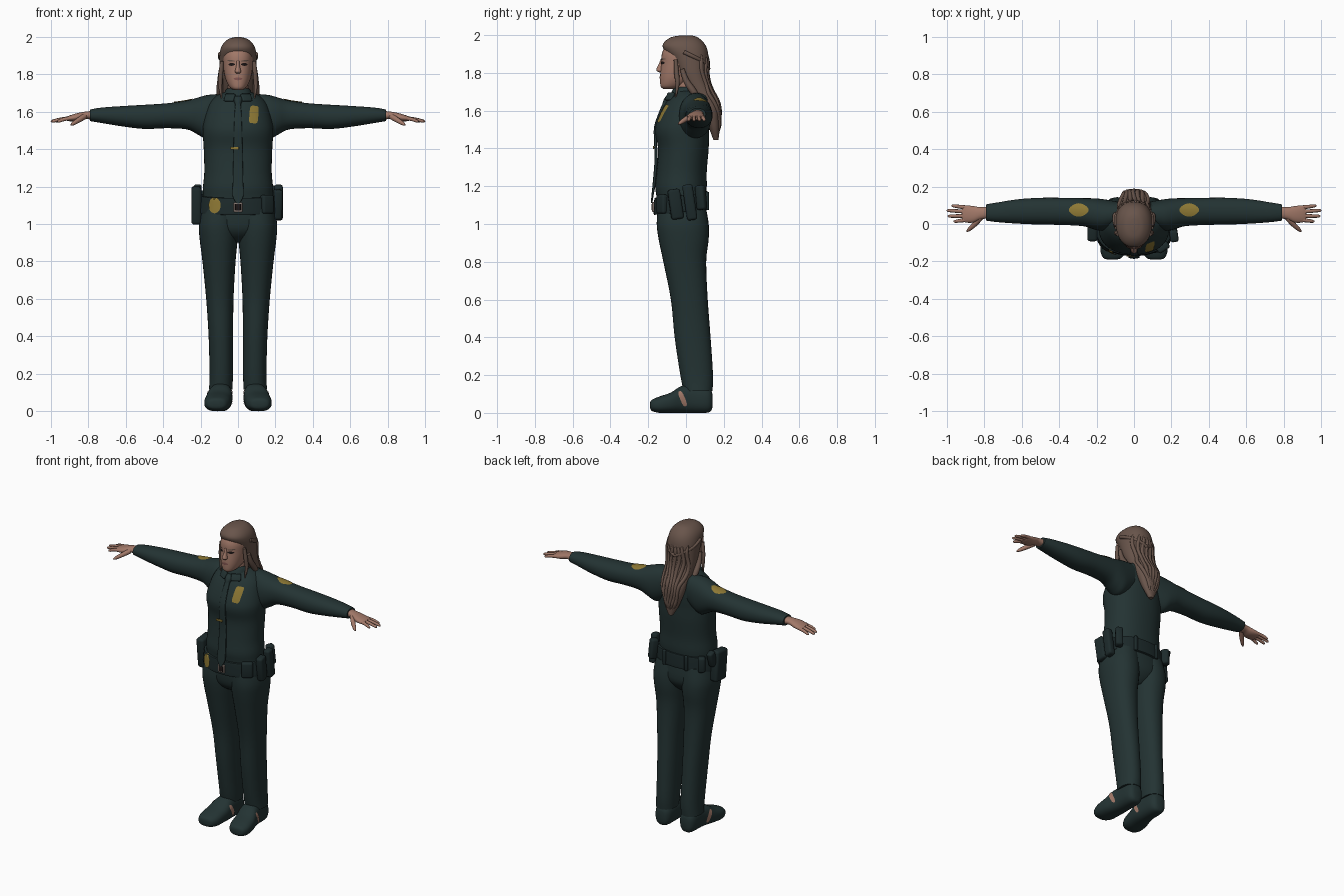
import bpy, bmesh, math
from mathutils import Vector, Matrix
from mathutils.bvhtree import BVHTree

if "Cube" in bpy.data.objects:
    bpy.data.objects.remove(bpy.data.objects["Cube"])


def material(name, rgb):
    m = bpy.data.materials.new(name)
    m.diffuse_color = (*rgb, 1)
    m.use_nodes = True
    m.node_tree.nodes["Principled BSDF"].inputs["Base Color"].default_value = m.diffuse_color
    return m


UNIFORM = material("dark_green_cloth", (0.017, 0.033, 0.033))
LEATHER = material("black_green_leather", (0.012, 0.023, 0.024))
SKIN = material("skin", (0.36, 0.19, 0.14))
HAIR = material("brown_hair", (0.14, 0.09, 0.07))
GOLD = material("gold", (0.27, 0.19, 0.035))
DARK = material("near_black", (0.012, 0.008, 0.008))
LIP = material("lip", (0.22, 0.09, 0.08))
METAL = material("buckle_metal", (0.32, 0.25, 0.22))


def finish(bm, name, mat):
    bmesh.ops.recalc_face_normals(bm, faces=bm.faces[:])
    tree = BVHTree.FromBMesh(bm)
    me = bpy.data.meshes.new(name)
    bm.to_mesh(me)
    bm.free()
    me.materials.append(mat)
    ob = bpy.data.objects.new(name, me)
    bpy.context.collection.objects.link(ob)
    return ob, tree


def skin_rings(name, rings, mat):
    """Join rings of points into a capped skin."""
    bm = bmesh.new()
    rows = [[bm.verts.new(p) for p in r] for r in rings]
    n = len(rows[0])
    for a, b in zip(rows, rows[1:]):
        for i in range(n):
            bm.faces.new((a[i], a[(i + 1) % n], b[(i + 1) % n], b[i]))
    bm.faces.new(rows[0])
    bm.faces.new(rows[-1])
    return finish(bm, name, mat)


def smooth_rows(rows, steps):
    """Catmull-Rom interpolation of the row numbers."""
    out = []
    for i in range(len(rows) - 1):
        p0, p1, p2, p3 = (rows[max(i - 1, 0)], rows[i], rows[i + 1], rows[min(i + 2, len(rows) - 1)])
        for k in range(steps):
            t = k / steps
            out.append([0.5 * (2 * b + (c - a) * t + (2 * a - 5 * b + 4 * c - d) * t * t
                               + (3 * b - a - 3 * c + d) * t ** 3) for a, b, c, d in zip(p0, p1, p2, p3)])
    return out + [list(rows[-1])]


def unit(a, n):
    c, s = math.cos(a), math.sin(a)
    return math.copysign(abs(c) ** (2 / n), c), math.copysign(abs(s) ** (2 / n), s)


def loft(name, axis, rows, mat, side=1, n=2.2, seg=32, steps=4, shear=0):
    """Rows are (position, u min, u max, v min, v max) along an axis."""
    rings = []
    for s, u0, u1, v0, v1 in smooth_rows(rows, steps):
        ring = []
        for i in range(seg):
            cu, cv = unit(math.tau * i / seg, n)
            u, v = (u0 + u1) / 2 + cu * (u1 - u0) / 2, (v0 + v1) / 2 + cv * (v1 - v0) / 2
            x, y, z = {'z': (u, v, s), 'x': (s, u, v), 'y': (u, s, v)}[axis]
            ring.append((x * side, y, z + shear * y))
        rings.append(ring)
    return skin_rings(name, rings, mat)


def sym(rows):
    return [(z, -w, w, a, b) for z, w, a, b in rows]


def tube(name, rows, mat, seg=10):
    """Rows are (x, y, z, radius)."""
    rows = smooth_rows(rows, 4)
    pts = [Vector(r[:3]) for r in rows]
    rings = []
    for i, p in enumerate(pts):
        t = (pts[min(i + 1, len(pts) - 1)] - pts[max(i - 1, 0)]).normalized()
        a = t.cross(Vector((0.31, 0.9, 0.3))).normalized()
        b = t.cross(a)
        rings.append([p + (a * math.cos(math.tau * k / seg) + b * math.sin(math.tau * k / seg)) * rows[i][3]
                      for k in range(seg)])
    return skin_rings(name, rings, mat)


def decal(name, tree, centre, radii, mat, ray, n=2, rot=0, lift=0.004):
    """Thin patch projected along a ray on to a surface."""
    ray = Vector(ray)
    ax = max(range(3), key=lambda i: abs(ray[i]))
    iu, iv = [i for i in range(3) if i != ax]
    bm = bmesh.new()

    def put(u, v):
        p = Vector((0, 0, 0))
        p[iu] = centre[0] + u * math.cos(rot) - v * math.sin(rot)
        p[iv] = centre[1] + u * math.sin(rot) + v * math.cos(rot)
        hit = tree.ray_cast(p - ray * 3, ray)[0] or tree.find_nearest(p - ray * 0.3)[0]
        return bm.verts.new(hit - ray * lift)

    mid = put(0, 0)
    rows = []
    for k in (1, 2, 3, 4):
        rows.append([put(*(c * r * k / 4 for c, r in zip(unit(math.tau * i / 24, n), radii))) for i in range(24)])
    for i in range(24):
        j = (i + 1) % 24
        bm.faces.new((mid, rows[0][i], rows[0][j]))
        for a, b in zip(rows, rows[1:]):
            bm.faces.new((a[i], b[i], b[j], a[j]))
    ob, _ = finish(bm, name, mat)
    if sum(p.normal.dot(ray) for p in ob.data.polygons) > 0:
        ob.data.flip_normals()


def box(name, loc, size, mat, turn=0, tilt=0, bevel=0.012):
    bm = bmesh.new()
    bmesh.ops.create_cube(bm, size=1)
    bmesh.ops.scale(bm, vec=size, verts=bm.verts[:])
    bmesh.ops.bevel(bm, geom=bm.edges[:], offset=bevel, segments=3, affect='EDGES', profile=0.5)
    m = Matrix.Translation(loc) @ Matrix.Rotation(turn, 4, 'Z') @ Matrix.Rotation(tilt, 4, 'X')
    bmesh.ops.transform(bm, matrix=m, verts=bm.verts[:])
    return finish(bm, name, mat)


# Shirt body and seat of the trousers
_, shirt = loft("shirt_body", 'z', sym([
    (1.10, .19, -.15, .10), (1.15, .187, -.157, .105), (1.20, .187, -.163, .11), (1.28, .18, -.155, .11),
    (1.40, .183, -.148, .12), (1.48, .188, -.163, .122), (1.53, .186, -.158, .126), (1.60, .17, -.13, .13),
    (1.65, .15, -.10, .132), (1.685, .115, -.07, .125), (1.705, .07, -.06, .09)]), UNIFORM, seg=48)
loft("trouser_seat", 'z', sym([(1.14, .188, -.153, .10), (1.0, .20, -.148, .112),
                               (.94, .13, -.12, .09), (.90, .05, -.06, .05)]), UNIFORM)

# Neck, collar, knot and tie
loft("neck", 'z', sym([(1.62, .055, -.04, .06), (1.70, .053, -.048, .055), (1.77, .055, -.05, .06)]), SKIN)
loft("collar", 'z', sym([(1.66, .09, -.088, .10), (1.69, .078, -.08, .09), (1.715, .066, -.068, .075),
                         (1.725, .058, -.058, .066)]), UNIFORM)
loft("tie_knot", 'z', sym([(1.685, .022, -.095, -.06), (1.665, .025, -.115, -.06), (1.635, .014, -.125, -.08)]),
     UNIFORM)
loft("tie", 'z', sym([(1.65, .014, -.118, -.09), (1.60, .018, -.14, -.12), (1.52, .021, -.168, -.15),
                      (1.45, .023, -.170, -.155), (1.35, .025, -.166, -.15), (1.22, .028, -.176, -.16),
                      (1.15, .029, -.183, -.172), (1.11, .008, -.186, -.178)]), UNIFORM, n=4)
box("tie_pin", (-.018, -.171, 1.405), (.045, .008, .014), GOLD, bevel=.003)

# Sleeves, hands, trouser legs, shoes, collar points
fingers = [(.088, .975, .097), (.066, 1.0, .072), (.043, .995, .042), (.022, .965, .014)]
for s, tag in ((1, "left"), (-1, "right")):
    _, arm = loft(tag + "_sleeve", 'x', [
        (.09, -.01, .12, 1.50, 1.695), (.16, -.035, .132, 1.455, 1.69), (.21, -.03, .137, 1.475, 1.677),
        (.27, -.012, .138, 1.505, 1.66), (.38, -.005, .14, 1.512, 1.645), (.50, -.003, .14, 1.508, 1.637),
        (.62, .002, .132, 1.522, 1.63), (.73, .01, .115, 1.54, 1.622), (.79, .018, .105, 1.55, 1.612)], UNIFORM, s)
    decal(tag + "_shoulder_patch", arm, (.295 * s, .075), (.053, .036), GOLD, (0, 0, -1), n=1.7)
    loft(tag + "_palm", 'x', [
        (.77, .03, .095, 1.558, 1.605), (.82, .025, .09, 1.56, 1.60), (.86, .008, .096, 1.55, 1.592),
        (.90, .008, .099, 1.549, 1.58), (.918, .018, .09, 1.553, 1.573)], SKIN, s)
    for i, (y0, x1, y1) in enumerate(fingers):
        tube(f"{tag}_finger_{i + 1}", [(.89 * s, y0, 1.566, .011), ((.89 + x1) / 2 * s, (y0 + y1) / 2, 1.56, .010),
                                       ((x1 - .01) * s, y1, 1.55, .008), (x1 * s, y1, 1.547, .003)], SKIN)
    tube(tag + "_thumb", [(.82 * s, .035, 1.575, .016), (.85 * s, .0, 1.556, .014),
                          (.88 * s, -.028, 1.537, .010), (.893 * s, -.04, 1.529, .004)], SKIN)
    loft(tag + "_trouser_leg", 'z', [
        (1.09, .0, .193, -.15, .105), (1.0, .0, .209, -.155, .12), (.92, .002, .205, -.145, .12),
        (.80, .013, .19, -.12, .107), (.60, .024, .17, -.08, .115), (.40, .026, .157, -.06, .13),
        (.20, .027, .152, -.03, .143), (.115, .03, .155, -.012, .14)], UNIFORM, s)
    _, shoe = loft(tag + "_shoe", 'y', [
        (-.19, .095, .14, .025, .055), (-.18, .065, .165, .01, .07), (-.14, .043, .18, .0, .087),
        (-.08, .035, .175, .0, .108), (-.03, .03, .162, .0, .14), (.02, .032, .15, .0, .15),
        (.10, .035, .145, .0, .14), (.13, .048, .133, .008, .125), (.14, .065, .115, .03, .10)],
        UNIFORM, s, n=2.5)
    for d in (1, -1):
        decal(f"{tag}_foot_strip_{'inner' if d == s else 'outer'}", shoe, (-.018, .075), (.013, .043), SKIN,
              (d, 0, 0), n=3, rot=.4)
    box(tag + "_collar_point", (.045 * s, -.085, 1.675), (.06, .016, .045), UNIFORM, turn=.55 * s, tilt=-.5,
        bevel=.006)

# Chest badge
decal("chest_badge", shirt, (.085, 1.585), (.024, .047), GOLD, (0, 1, 0), n=5, rot=-.08)

# Belt with buckle, badge and gear
_, belt = loft("belt", 'z', sym([(1.065, .209, -.168, .118), (1.075, .211, -.171, .121), (1.145, .205, -.168, .118),
                                 (1.155, .202, -.165, .115)]), LEATHER, seg=48, shear=.1)
box("belt_buckle", (0, -.172, 1.09), (.046, .014, .052), METAL, bevel=.004)
box("buckle_centre", (0, -.177, 1.09), (.03, .010, .036), DARK, bevel=.003)
decal("belt_badge", belt, (-.125, 1.10), (.032, .043), GOLD, (0, 1, 0), lift=.008)
for name, loc, size, turn, tilt in (
        ("holster", (-.222, -.03, 1.10), (.055, .11, .20), 0, .1),
        ("holster_grip", (-.215, .035, 1.16), (.04, .05, .10), 0, -.3),
        ("front_pouch", (.155, -.125, 1.105), (.07, .04, .10), .6, 0),
        ("side_pouch", (.212, -.055, 1.105), (.045, .065, .16), .15, .15),
        ("radio", (.217, .02, 1.115), (.045, .055, .19), 0, .15),
        ("rear_pouch", (.185, .08, 1.14), (.045, .05, .13), -.5, .1),
        ("right_rear_pouch", (-.175, .085, 1.13), (.045, .05, .10), .6, 0),
        ("belt_keeper_left", (.08, .112, 1.122), (.022, .02, .098), -.1, 0),
        ("belt_keeper_right", (-.08, .112, 1.122), (.022, .02, .098), .1, 0)):
    box(name, loc, size, LEATHER, turn, tilt, bevel=min(size) * .3)

# Head and face
_, head = loft("head", 'z', sym([
    (1.715, .02, -.12, -.06), (1.728, .042, -.134, -.02), (1.76, .061, -.137, .03), (1.80, .073, -.136, .07),
    (1.85, .08, -.131, .09), (1.90, .08, -.128, .09), (1.94, .066, -.108, .08), (1.975, .03, -.06, .04)]), SKIN)
loft("nose", 'z', sym([(1.803, .008, -.142, -.12), (1.812, .017, -.156, -.12), (1.825, .014, -.155, -.115),
                       (1.85, .009, -.143, -.11), (1.875, .008, -.133, -.11)]), SKIN, seg=16)
decal("lips", head, (0, 1.776), (.023, .008), LIP, (0, 1, 0), n=1.7)
for s, tag in ((1, "left"), (-1, "right")):
    decal(tag + "_eye", head, (.034 * s, 1.853), (.018, .008), DARK, (0, 1, 0), n=1.7)
    decal(tag + "_brow", head, (.036 * s, 1.872), (.021, .004), HAIR, (0, 1, 0), rot=.1 * s)

# Hair: one mass with locks laid over it
_, mass = loft("hair_mass", 'z', sym([
    (1.998, .018, -.03, .03), (1.99, .048, -.075, .058), (1.97, .074, -.108, .085), (1.945, .09, -.124, .104),
    (1.915, .097, -.113, .115), (1.88, .099, -.088, .119), (1.84, .099, -.068, .118), (1.80, .098, -.05, .117),
    (1.75, .094, -.022, .125), (1.70, .09, .01, .145), (1.65, .086, .045, .172), (1.60, .077, .08, .182),
    (1.55, .064, .105, .18), (1.50, .046, .125, .178), (1.445, .015, .145, .172)]), HAIR, seg=40)
for i in range(7):
    x0 = -.075 + .025 * i
    rows = []
    for k in range(11):
        z = 1.90 - .042 * k
        x = x0 * (1 if k < 6 else 1 - .15 * (k - 5)) + .006 * math.sin(k * 1.3 + i)
        hit = mass.ray_cast(Vector((x, 2, z)), Vector((0, -1, 0)))[0]
        if hit:
            rows.append((x, hit.y - .004, z, .012 if 0 < k < 10 else .003))
    tube(f"back_lock_{i + 1}", rows, HAIR)
for s, tag in ((1, "left"), (-1, "right")):
    tube(tag + "_braid", [(s * .098 * math.cos(a), .01 + .108 * math.sin(a), 1.90 - .05 * a, .011)
                          for a in (-.2, .2, .6, 1.0, 1.3, 1.57)], HAIR)
    tube(tag + "_front_lock", [(.086 * s, -.055, 1.87, .010), (.092 * s, -.05, 1.80, .013),
                               (.095 * s, -.045, 1.74, .011), (.088 * s, -.055, 1.67, .003)], HAIR)
    tube(tag + "_side_lock", [(.092 * s, -.02, 1.82, .012), (.096 * s, .0, 1.76, .016),
                              (.098 * s, .04, 1.70, .018), (.092 * s, .08, 1.64, .006)], HAIR)

# Smooth shading with sharp edges kept
bpy.ops.object.select_all(action='SELECT')
bpy.context.view_layer.objects.active = bpy.data.objects["shirt_body"]
bpy.ops.object.shade_smooth_by_angle(angle=math.radians(45))
